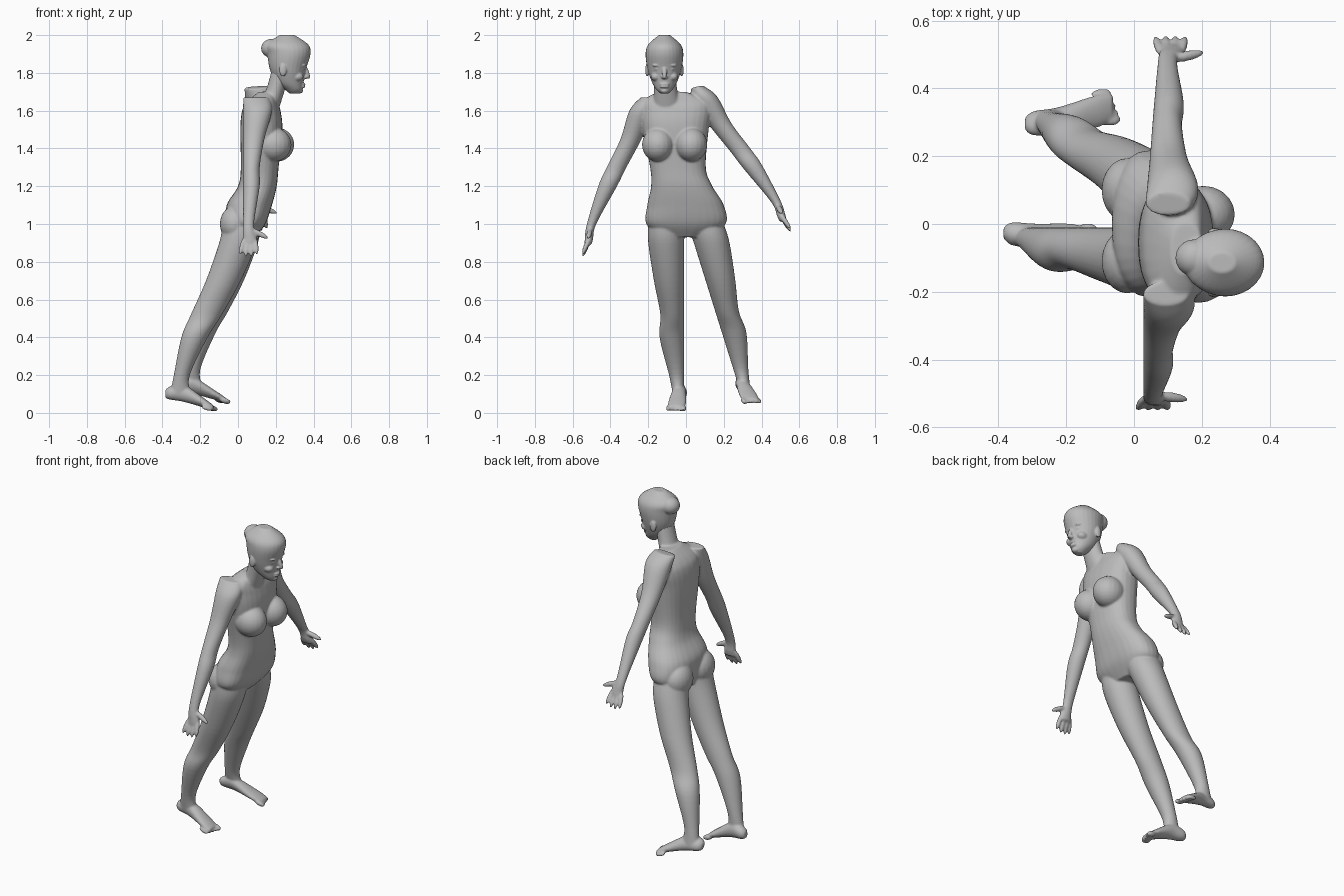
import bpy
import bmesh
from math import cos, sin, pi, copysign
from mathutils import Vector, Matrix, Euler

default_cube = bpy.data.objects.get("Cube")
if default_cube:
    bpy.data.objects.remove(default_cube, do_unlink=True)

clay = bpy.data.materials.new("clay grey")
clay.use_nodes = True
grey = (.5, .5, .5, 1)
clay.diffuse_color = grey
clay.node_tree.nodes["Principled BSDF"].inputs["Base Color"].default_value = grey

SIDES = 28
FACE_Y = -.114


def spline(rows, steps=6):
    """Smoothly interpolate rows of numbers (Catmull-Rom)."""
    padded = [rows[0], *rows, rows[-1]]
    result = []
    for before, start, end, after in zip(padded, padded[1:], padded[2:], padded[3:]):
        for step in range(steps):
            t = step / steps
            result.append([
                q + t / 2 * (r - p + t * (2 * p - 5 * q + 4 * r - s + t * (3 * (q - r) + s - p)))
                for p, q, r, s in zip(before, start, end, after)])
    result.append(list(rows[-1]))
    return result


def skin_rings(bm, rings, power):
    """Bridge superellipse rings given as centre, first axis, second axis."""
    def rounded(value):
        return copysign(abs(value) ** (2 / power), value)

    loops = []
    for centre, u, v in rings:
        angles = [2 * pi * i / SIDES for i in range(SIDES)]
        loops.append([bm.verts.new(centre + u * rounded(cos(a)) + v * rounded(sin(a)))
                      for a in angles])
    bm.faces.new(loops[0])
    bm.faces.new(loops[-1])
    for low, high in zip(loops, loops[1:]):
        for i in range(SIDES):
            j = (i + 1) % SIDES
            bm.faces.new((low[i], low[j], high[j], high[i]))


def level_loft(bm, rows, power=2):
    """Loft level rings from rows of height, back, front, right edge, left edge."""
    rings = []
    for z, back, front, right, left in spline(rows):
        rings.append((Vector(((back + front) / 2, (right + left) / 2, z)),
                      Vector(((front - back) / 2, 0, 0)),
                      Vector((0, (left - right) / 2, 0))))
    skin_rings(bm, rings, power)


def blob(bm, centre, radii, turn=Matrix()):
    matrix = Matrix.Translation(centre) @ turn @ Matrix.Diagonal((*radii, 1))
    bmesh.ops.create_uvsphere(bm, u_segments=20, v_segments=14, radius=1, matrix=matrix)


def digit(bm, start, end, radius):
    """Finger, thumb or toe as a long ellipsoid."""
    start, end = Vector(start), Vector(end)
    along = end - start
    turn = along.to_track_quat("Z", "Y").to_matrix().to_4x4()
    blob(bm, (start + end) / 2, (radius, radius, along.length / 2), turn)


def add_leg(bm):
    """Right leg, with a straight inner edge, and its foot."""
    outline = [
        (1, -.08, .12, -.2), (.9, -.1, .1, -.2), (.7, -.17, .015, -.17), (.52, -.25, -.085, -.136),
        (.4, -.3, -.16, -.14), (.2, -.34, -.255, -.09), (.1, -.36, -.25, -.07)]
    level_loft(bm, [(*row, -.01) for row in outline])

    # Foot, swinging outward toward the toes
    def outward(x):
        return -.065 - x / 10

    sole = [(-.385, .1, .016, .02), (-.36, .105, .034, .035), (-.29, .105, .037, .046),
            (-.18, .053, .048, .025), (-.13, .028, .038, .012)]
    skin_rings(bm, [(Vector((x, outward(x), z)), Vector((0, w, 0)), Vector((0, 0, h)))
                    for x, z, w, h in spline(sole)], 2)
    for i in range(5):
        tip = Vector((-.107 - .007 * i, -.014 - .02 * i, .016))
        digit(bm, tip + Vector((-.06, 0, .018)), tip, .016 if i == 0 else .012)


def add_arm(bm):
    """Right arm, with a straight back edge, and its hand."""
    outline = [
        (1.67, .16, -.24, -.17), (1.6, .18, -.3, -.17), (1.45, .14, -.347, -.235),
        (1.3, .115, -.42, -.315), (1.2, .115, -.465, -.365), (1, .085, -.525, -.475),
        (.92, .1, -.536, -.492), (.89, .1, -.536, -.5)]
    level_loft(bm, [(z, .027, front, right, left) for z, front, right, left in outline])

    # Fingers fan out, the middle ones reaching lowest
    for i in range(4):
        s = i - 1.5
        digit(bm, (.062 + .019 * s, -.51, .93),
              (.055 + .03 * s, -.548, .82 + .012 * abs(s)), .013)
    digit(bm, (.06, -.505, .975), (.16, -.518, .925), .015)


def splay_leg(co):
    """Mirror a point of the leg, spread it sideways and step it forward."""
    drop = 1 - co.z
    return Vector((co.x + .07 * drop, .3 * drop - co.y, co.z + .04 * drop))


def raise_arm(co):
    """Mirror a point of the arm and lift it from the shoulder."""
    reach = co - Vector((.11, -.225, 1.61))
    reach.y = -reach.y
    reach.rotate(Euler((.19, -.06, 0)))
    return reach + Vector((.12, .09, 1.67))


def add_pair(bm, build, place):
    """Build a limb, then its opposite in its own pose."""
    build(bm)
    existing = set(bm.verts)
    build(bm)
    for vert in bm.verts:
        if vert not in existing:
            vert.co = place(vert.co)


def finish(bm, name, voxel):
    """Fuse the overlapping forms into one smooth skin."""
    bmesh.ops.recalc_face_normals(bm, faces=bm.faces)
    mesh = bpy.data.meshes.new(name)
    bm.to_mesh(mesh)
    bm.free()
    obj = bpy.data.objects.new(name, mesh)
    bpy.context.collection.objects.link(obj)
    bpy.ops.object.select_all(action="DESELECT")
    bpy.context.view_layer.objects.active = obj
    obj.select_set(True)
    remesh = obj.modifiers.new("fuse", "REMESH")
    remesh.mode = "VOXEL"
    remesh.voxel_size = voxel
    smooth = obj.modifiers.new("soften", "SMOOTH")
    smooth.iterations = 5
    for modifier in (remesh.name, smooth.name):
        bpy.ops.object.modifier_apply(modifier=modifier)
    obj.data.materials.clear()
    obj.data.materials.append(clay)
    bpy.ops.object.shade_smooth()


body = bmesh.new()

# Torso from crotch to shoulders
level_loft(body, [
    (.93, -.04, .09, -.12, .1), (1, -.06, .145, -.21, .21), (1.1, -.06, .18, -.205, .2),
    (1.2, 0, .205, -.185, .14), (1.3, .015, .215, -.19, .105), (1.5, .012, .235, -.23, .12),
    (1.6, .022, .225, -.24, .135), (1.65, .05, .21, -.235, .12), (1.7, .11, .2, -.15, 0)], 2.4)

# Neck
level_loft(body, [(1.62, .1, .22, -.18, -.02), (1.7, .145, .245, -.17, -.045),
                  (1.82, .18, .28, -.175, -.055)])

# Bust and seat
for centre in ((.205, .028, 1.42), (.19, -.148, 1.42)):
    blob(body, centre, (.093, .085, .09))
for y in (-.11, .1):
    blob(body, (-.02, y, 1), (.076, .095, .095))

# Limbs
add_pair(body, add_leg, splay_leg)
add_pair(body, add_arm, raise_arm)

finish(body, "body", .006)

# Head: height, back, front and half width from chin to crown
head = bmesh.new()
skull = [(1.69, .275, .32, .02), (1.71, .25, .34, .042), (1.75, .2, .347, .066),
         (1.82, .168, .36, .09), (1.9, .155, .384, .1), (1.95, .15, .372, .086), (2, .22, .3, .03)]
level_loft(head, [(z, back, front, FACE_Y - w, FACE_Y + w) for z, back, front, w in skull])

# Gathered knot at the back of the crown
blob(head, (.178, -.1, 1.93), (.056, .055, .05))

# Nose, lips and chin
digit(head, (.347, FACE_Y, 1.845), (.377, FACE_Y, 1.768), .013)
blob(head, (.356, FACE_Y, 1.777), (.014, .019, .01))
for z in (1.727, 1.74):
    blob(head, (.343, FACE_Y, z), (.014, .026, .007))
blob(head, (.325, FACE_Y, 1.705), (.02, .022, .014))

# Paired brows, eyes, cheeks and ears
for side in (-1, 1):
    blob(head, (.345, FACE_Y + side * .04, 1.84), (.016, .024, .008))
    blob(head, (.338, FACE_Y + side * .038, 1.82), (.015, .016, .008))
    blob(head, (.315, FACE_Y + side * .046, 1.78), (.032, .026, .024))
    blob(head, (.238, FACE_Y + side * .091, 1.815), (.02, .011, .034))

finish(head, "head", .004)
